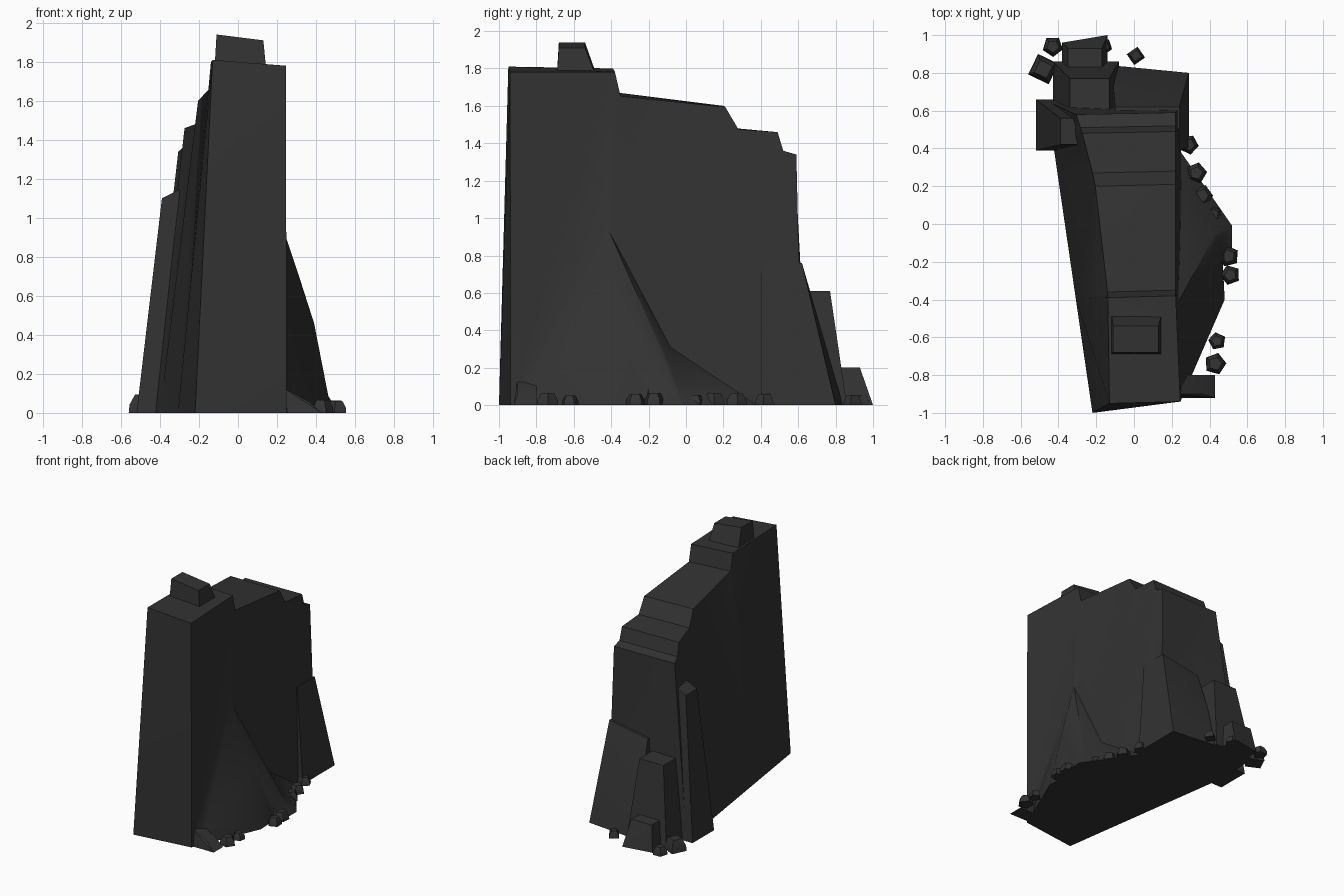
import bpy, bmesh, math, random

if "Cube" in bpy.data.objects:
    bpy.data.objects.remove(bpy.data.objects["Cube"])

random.seed(4)
rock = bpy.data.materials.new("dark grey stone")
rock.diffuse_color = (0.033, 0.033, 0.033, 1)
rock.use_nodes = True
rock.node_tree.nodes["Principled BSDF"].inputs["Base Color"].default_value = rock.diffuse_color


def finish(name, bm):
    bmesh.ops.recalc_face_normals(bm, faces=bm.faces)
    me = bpy.data.meshes.new(name)
    bm.to_mesh(me)
    bm.free()
    me.materials.append(rock)
    ob = bpy.data.objects.new(name, me)
    bpy.context.collection.objects.link(ob)
    return ob


def hull(name, points):
    bm = bmesh.new()
    for p in points:
        bm.verts.new(p)
    res = bmesh.ops.convex_hull(bm, input=bm.verts)
    junk = {v for v in res["geom_interior"] + res["geom_unused"]
            if isinstance(v, bmesh.types.BMVert)}
    bmesh.ops.delete(bm, geom=list(junk), context='VERTS')
    return finish(name, bm)


def block(name, base, top, z, z0=0.0, drop=0.0, skew=0.0):
    """Tapered boulder. base and top are (x0, x1, y0, y1); the top falls by
    drop towards +x and the base back edge shifts by skew in y at +x."""
    pts = []
    for (x0, x1, y0, y1), h, s in ((base, z0, 0), (top, z, drop)):
        k = skew if h == z0 else 0
        pts += [(x0, y0, h), (x1, y0, h - s), (x1, y1 + k, h - s), (x0, y1 - k, h)]
    return hull(name, pts)


def main_wall(ridge):
    """Loft of four-point cross sections following the stepped ridge line."""
    bm = bmesh.new()
    rings = []
    for y, z in ridge:
        t = (y + .95) / 1.45
        yl, yr = 1.08 * y + .026, 1.02 * y + .03
        rings.append([bm.verts.new(p) for p in (
            (-.22 - .146 * (yl + 1), yl, 0), (.25, yr, 0),
            (.245 - .025 * min(1, 2.5 * t), y + .01, z - .03 * (1 - min(1, t))),
            (-.13 - .15 * t ** 3, y, z))])
    bm.faces.new(rings[0])
    bm.faces.new(rings[-1])
    for a, b in zip(rings, rings[1:]):
        for i in range(4):
            j = (i + 1) % 4
            bm.faces.new((a[i], a[j], b[j], b[i]))
    bmesh.ops.triangulate(bm, faces=bm.faces)
    return finish("cliff", bm)


# stepped main wall
cliff = main_wall([(-.95, 1.81), (-.39, 1.8), (-.36, 1.67), (.2, 1.6),
                   (.27, 1.48), (.48, 1.46), (.51, 1.36), (.58, 1.34)])

# cap stone, piers and ledges
cap = block("cap", (-.13, .16, -.7, -.42), (-.11, .13, -.68, -.54), 1.94, 1.6, .03)
left_pier = block("left_pier", (-.52, -.1, .39, .66), (-.39, -.25, .42, .56), 1.1, drop=-.07)
back_pier = block("back_pier", (-.43, -.08, .5, .86), (-.34, -.13, .55, .77), .61)
back_ledge = block("back_ledge", (-.38, -.14, .7, .98), (-.35, -.17, .7, .93), .2, skew=.02)
buttress = block("right_buttress", (-.12, .29, .4, .82), (-.1, .24, .4, .62), .7, drop=-.06,
                 skew=-.02)
foot = block("front_foot", (.2, .43, -.92, -.8), (.2, .36, -.9, -.8), .15, drop=.09)

# sloping skirt on the right side, peaking near the column
skirt = hull("right_skirt", [(.2, -.93, 0), (.25, -.93, 0), (.39, -.5, 0), (.48, -.4, 0),
                             (.46, 0, 0), (.2, .1, 0), (.23, -.42, .95), (.31, -.37, .71),
                             (.39, -.37, .46), (.23, -.2, .5)])
tail = hull("skirt_tail", [(.2, -.3, 0), (.52, -.2, 0), (.52, -.01, 0), (.4, .05, 0),
                           (.2, .45, 0), (.23, -.2, .4), (.42, -.12, .15)])

# fuse everything into one solid
bpy.context.view_layer.objects.active = cliff
for p in (cap, left_pier, back_pier, back_ledge, buttress, foot, skirt, tail):
    m = cliff.modifiers.new("fuse", 'BOOLEAN')
    m.operation, m.solver, m.object = 'UNION', 'EXACT', p
    bpy.ops.object.modifier_apply(modifier=m.name)
    bpy.data.objects.remove(p, do_unlink=True)

# loose stones scattered along the foot: back left, then down the right side
objs = [cliff]
spots = [(-.48, .82), (-.43, .94), (-.16, .94), (.01, .89), (.29, .42), (.33, .27),
         (.36, .15), (.42, .05), (.5, -.17), (.51, -.27), (.44, -.62), (.43, -.74)]
for i, (x, y) in enumerate(spots):
    r = .085 if i == 0 else random.uniform(.045, .06)
    n = random.choice((4, 5))
    turn = random.random() * math.tau
    pts = []
    for k in range(n):
        a = turn + k * math.tau / n
        for s, h in ((1, 0), (.95, r * .5), (.6, r * 1.1)):
            pts.append((x + s * r * math.cos(a), y + s * r * math.sin(a), h))
    objs.append(hull(f"stone_{i + 1}", pts))

# soften shallow creases, keep sharp edges
bpy.context.view_layer.update()
for o in objs:
    o.select_set(True)
bpy.context.view_layer.objects.active = cliff
bpy.ops.object.shade_smooth_by_angle(angle=math.radians(35))
